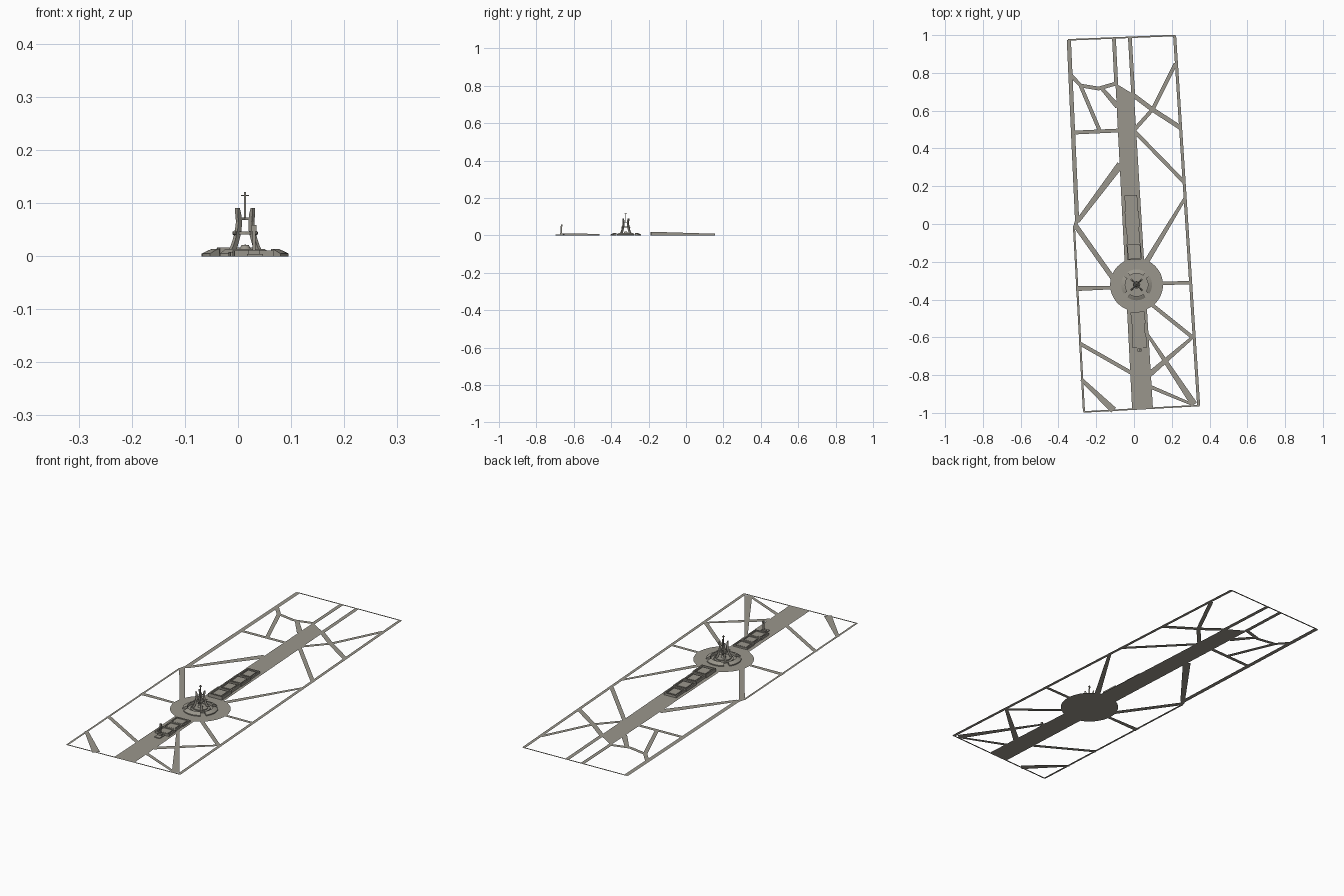
import bpy, bmesh, math
from mathutils import Vector, Matrix

if "Cube" in bpy.data.objects:
    bpy.data.objects.remove(bpy.data.objects["Cube"])

HUB = Vector((0.0135, -0.322, 0))

STONE = bpy.data.materials.new("stone")
STONE.diffuse_color = (0.323, 0.306, 0.262, 1)
STONE.use_nodes = True
STONE.node_tree.nodes["Principled BSDF"].inputs["Base Color"].default_value = STONE.diffuse_color


def finish(bm, name, recalc=True):
    if recalc:
        bmesh.ops.recalc_face_normals(bm, faces=bm.faces)
    me = bpy.data.meshes.new(name)
    bm.to_mesh(me)
    bm.free()
    me.materials.append(STONE)
    ob = bpy.data.objects.new(name, me)
    bpy.context.collection.objects.link(ob)
    return ob


def flat(name, pts):
    bm = bmesh.new()
    f = bm.faces.new([bm.verts.new((x, y, 0)) for x, y in pts])
    f.normal_update()
    if f.normal.z < 0:
        f.normal_flip()
    return finish(bm, name, False)


def road(name, pts, w0=0.022, w1=None):
    # flat ribbon along a polyline, optionally widening
    w1 = w1 or w0
    bm = bmesh.new()
    p = [Vector((x, y, 0)) for x, y in pts]
    rows = []
    for i, c in enumerate(p):
        d = (p[min(i + 1, len(p) - 1)] - p[max(i - 1, 0)]).normalized()
        n = Vector((-d.y, d.x, 0)) * (w0 + (w1 - w0) * i / (len(p) - 1)) / 2
        rows.append((bm.verts.new(c - n), bm.verts.new(c + n)))
    for a, b in zip(rows, rows[1:]):
        f = bm.faces.new((a[0], b[0], b[1], a[1]))
        f.normal_update()
        if f.normal.z < 0:
            f.normal_flip()
    return finish(bm, name, False)


def add_box(bm, c, s, rot=0, pivot=Vector()):
    m = (Matrix.Translation(pivot) @ Matrix.Rotation(rot, 4, 'Z') @ Matrix.Translation(c)
         @ Matrix.Diagonal((*s, 1)))
    bmesh.ops.create_cube(bm, size=1, matrix=m)


def lathe(name, profile, n, centre, a0=0.0, a1=math.tau):
    # revolve a closed (r, z) profile over an arc
    bm = bmesh.new()
    full = abs(a1 - a0 - math.tau) < 1e-4
    steps = n if full else n + 1
    rings = []
    for i in range(steps):
        a = a0 + (a1 - a0) * i / n
        rings.append([bm.verts.new(centre + Vector((r * math.cos(a), r * math.sin(a), z)))
                      for r, z in profile])
    k = len(profile)
    for i in range(n):
        A, B = rings[i], rings[(i + 1) % steps]
        for j in range(k):
            bm.faces.new((A[j], A[(j + 1) % k], B[(j + 1) % k], B[j]))
    if not full:
        bm.faces.new(rings[0])
        bm.faces.new(rings[-1])
    bmesh.ops.remove_doubles(bm, verts=bm.verts, dist=1e-6)
    return finish(bm, name)


# boundary roads
road("left_road_upper", [(-0.345, 0.975), (-0.301, 0.01)], 0.022)
road("left_road_corner", [(-0.300, 0.022), (-0.316, -0.02)], 0.022, 0.014)
road("left_road_lower", [(-0.318, -0.01), (-0.265, -0.993)], 0.011)
road("right_road", [(0.215, 0.998), (0.342, -0.96)], 0.016)
road("north_road", [(-0.35, 0.975), (0.218, 0.998)], 0.008)
road("south_road", [(-0.268, -0.995), (0.347, -0.961)], 0.008)

# main avenue and its two northern lanes
flat("avenue", [(-0.098, 0.745), (0.0, 0.685), (0.10, -0.972), (-0.01, -0.98)])
road("lane_west", [(-0.106, 0.985), (-0.094, 0.735)], 0.02)
road("lane_east", [(-0.022, 0.99), (-0.004, 0.68)], 0.02)

# side streets
streets = [
    ([(-0.335, 0.79), (-0.283, 0.733), (-0.188, 0.717), (-0.098, 0.743)], 0.02, 0.02),
    ([(-0.283, 0.733), (-0.182, 0.495)], 0.02, 0.02),
    ([(-0.32, 0.484), (-0.08, 0.495)], 0.02, 0.02),
    ([(-0.172, 0.72), (-0.087, 0.622)], 0.02, 0.028),
    ([(-0.299, 0.013), (-0.072, 0.315)], 0.022, 0.038),
    ([(-0.312, -0.005), (-0.11, -0.29)], 0.026, 0.026),
    ([(-0.308, -0.342), (-0.12, -0.337)], 0.026, 0.018),
    ([(-0.288, -0.632), (0.0, -0.796)], 0.02, 0.02),
    ([(-0.278, -0.823), (-0.108, -0.986)], 0.018, 0.036),
    ([(0.22, 0.85), (0.098, 0.606), (0.003, 0.5)], 0.02, 0.02),
    ([(-0.008, 0.685), (0.098, 0.606), (0.246, 0.51)], 0.024, 0.024),
    ([(0.003, 0.49), (0.262, 0.225)], 0.02, 0.02),
    ([(0.272, 0.14), (0.066, -0.2)], 0.016, 0.028),
    ([(0.14, -0.315), (0.294, -0.31)], 0.018, 0.018),
    ([(0.098, -0.43), (0.31, -0.6)], 0.02, 0.02),
    ([(0.31, -0.6), (0.082, -0.796)], 0.016, 0.03),
    ([(0.062, -0.57), (0.318, -0.955)], 0.014, 0.036),
    ([(0.082, -0.86), (0.315, -0.958)], 0.02, 0.014),
]
for i, (pts, a, b) in enumerate(streets):
    road(f"side_street_{i + 1}", pts, a, b)

# round plaza
flat("plaza", [(HUB.x + 0.14 * math.cos(math.tau * i / 48),
                HUB.y + 0.14 * math.sin(math.tau * i / 48)) for i in range(48)])


# cascading garden terraces: rimmed basins stepping down from south to north
def terrace(name, mid, length, width, panels, h0, h1):
    bm = bmesh.new()
    piv, rot, t = Vector((*mid, 0)), math.radians(3.4), 0.006
    step = length / panels
    for i in range(panels):
        h = h0 + (h1 - h0) * i / (panels - 1)
        y = -length / 2 + step * (i + 0.5)
        w = width - 0.008 * (i % 2)
        add_box(bm, (0, y, h * 0.25), (w - t, step - t, h * 0.5), rot, piv)
        for s in (-1, 1):
            add_box(bm, (s * (w - t) / 2, y, h / 2), (t, step, h), rot, piv)
            add_box(bm, (0, y + s * (step - t) / 2, h / 2), (w, t, h), rot, piv)
        add_box(bm, (0, y, h * 0.4), (w * 0.66, step * 0.66, h * 0.8), rot, piv)
    return finish(bm, name)


terrace("north_terrace", (-0.007, -0.018), 0.342, 0.075, 4, 0.017, 0.011)
terrace("south_terrace", (0.025, -0.56), 0.19, 0.075, 3, 0.011, 0.008)

# small statue at the south end
bm = bmesh.new()
add_box(bm, (0.032, -0.675, 0.002), (0.03, 0.045, 0.004))
add_box(bm, (0.03, -0.667, 0.006), (0.022, 0.014, 0.012))
add_box(bm, (0.03, -0.667, 0.03), (0.006, 0.006, 0.04))
add_box(bm, (0.03, -0.664, 0.053), (0.009, 0.01, 0.012))
finish(bm, "small_statue")

# ring of sloped curved blocks around the monument
ring = [(0.082, 0), (0.082, 0.005), (0.070, 0.011), (0.063, 0.014), (0.060, 0.014), (0.060, 0)]
for i in range(4):
    a = math.radians(90 * i)
    lathe(f"ring_block_{i + 1}", ring, 10, HUB, a - 0.62, a + 0.62)

# stepped plinth
lathe("plinth", [(0, 0), (0.046, 0), (0.046, 0.006), (0.036, 0.006), (0.036, 0.011),
                 (0.012, 0.011), (0.007, 0.021), (0, 0.022)], 24, HUB)

# four curved diagonal pillars: (z, inner radius, outer radius)
leg = [(0.010, 0.028, 0.042), (0.020, 0.023, 0.035), (0.033, 0.018, 0.029), (0.048, 0.013, 0.024),
       (0.065, 0.012, 0.021), (0.080, 0.014, 0.023), (0.091, 0.018, 0.023)]
for k in range(4):
    rot = Matrix.Translation(HUB) @ Matrix.Rotation(math.radians(45 + 90 * k), 4, 'Z')
    bm = bmesh.new()
    rows = [[bm.verts.new(rot @ Vector((r, s, z))) for r, s in
             ((ri, -0.0035), (ro, -0.0035), (ro, 0.0035), (ri, 0.0035))] for z, ri, ro in leg]
    for a, b in zip(rows, rows[1:]):
        for j in range(4):
            bm.faces.new((a[j], a[(j + 1) % 4], b[(j + 1) % 4], b[j]))
    bm.faces.new(rows[0])
    bm.faces.new(rows[-1])
    bmesh.ops.create_icosphere(bm, subdivisions=1, radius=0.005,
                               matrix=rot @ Matrix.Translation((0.028, 0, 0.044)))
    finish(bm, f"pillar_{k + 1}")

# ring tying the pillars, cross beams and mast
lathe("tie_ring", [(0.014, 0.041), (0.020, 0.041), (0.020, 0.047), (0.014, 0.047)], 16, HUB)
bm = bmesh.new()
for k in range(2):
    add_box(bm, (0, 0, 0.071), (0.036, 0.0035, 0.004), math.radians(45 + 90 * k), HUB)
    add_box(bm, (0, 0, 0.115), (0.015, 0.002, 0.002), math.radians(90 * k), HUB)
add_box(bm, (0, 0, 0.095), (0.0035, 0.0035, 0.052), 0, HUB)
finish(bm, "mast")
